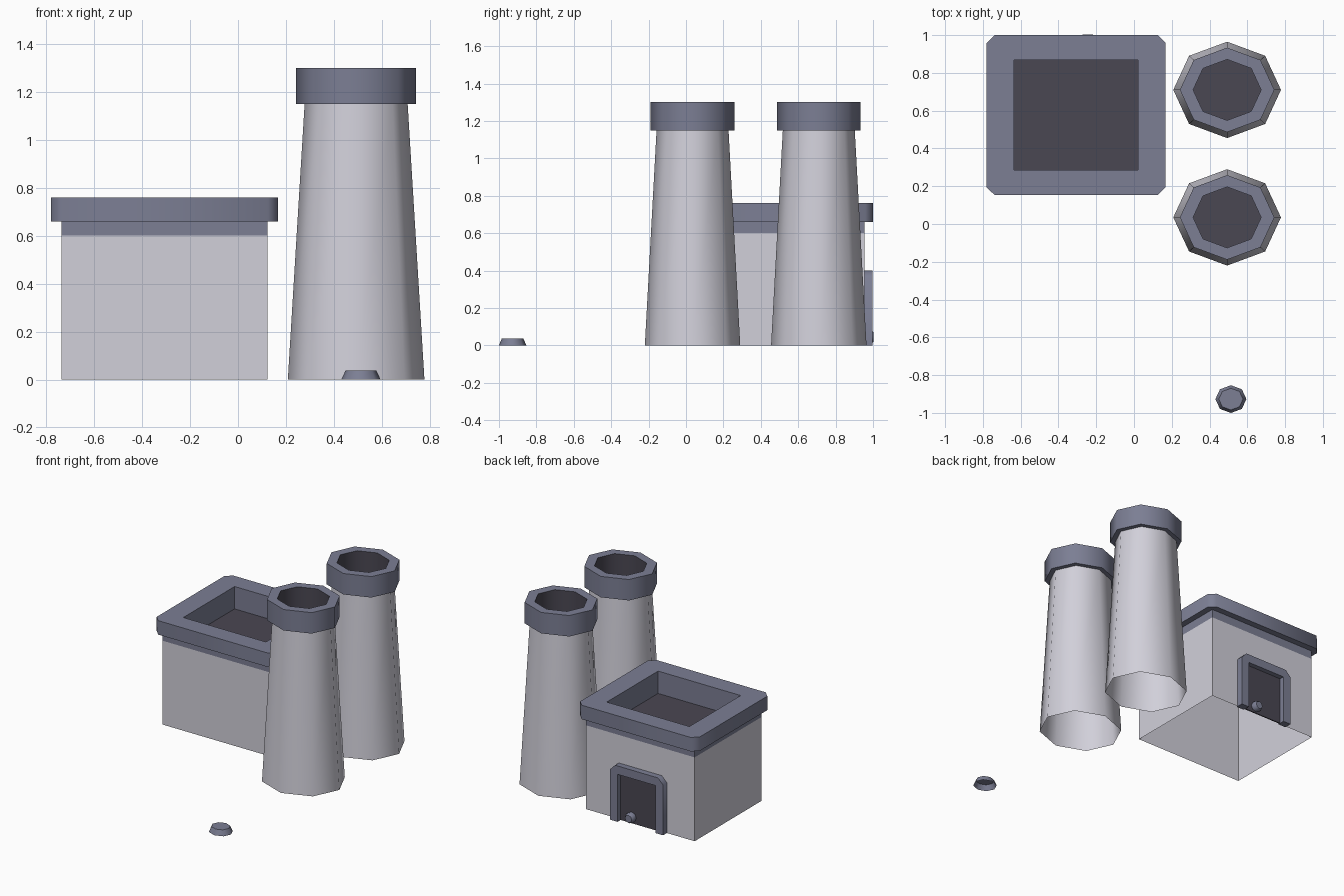
import bpy, bmesh
from math import cos, sin, radians, tau
from mathutils import Matrix

cube = bpy.data.objects.get("Cube")
if cube:
    bpy.data.objects.remove(cube)


def material(name, colour):
    m = bpy.data.materials.new(name)
    m.use_nodes = True
    m.diffuse_color = (*colour, 1)
    m.node_tree.nodes["Principled BSDF"].inputs["Base Color"].default_value = (*colour, 1)
    return m


MATS = [material("pale_concrete", (0.64, 0.63, 0.70)),
        material("slate_trim", (0.20, 0.21, 0.295)),
        material("dark_interior", (0.068, 0.063, 0.085))]
PALE, SLATE, DARK = range(3)


def finish(name, bm, matrix=None):
    """Turn a bmesh into an object with smooth sides and sharp rims."""
    bmesh.ops.remove_doubles(bm, verts=bm.verts, dist=0.0001)
    if matrix:
        bm.transform(matrix)
    mesh = bpy.data.meshes.new(name)
    bm.to_mesh(mesh)
    bm.free()
    for m in MATS:
        mesh.materials.append(m)
    obj = bpy.data.objects.new(name, mesh)
    bpy.context.collection.objects.link(obj)
    bpy.ops.object.select_all(action='DESELECT')
    obj.select_set(True)
    bpy.context.view_layer.objects.active = obj
    bpy.ops.object.shade_smooth_by_angle(angle=radians(50))
    return obj


def loft(name, rings, mats, matrix=None):
    """Join rings of points bottom to top, one material per band, then cap the last."""
    bm = bmesh.new()
    loops = [[bm.verts.new(p) for p in ring] for ring in rings]
    n = len(loops[0])
    for a, b, mat in zip(loops, loops[1:], mats):
        for i in range(n):
            j = (i + 1) % n
            bm.faces.new((a[i], a[j], b[j], b[i])).material_index = mat
    bm.faces.new(loops[-1]).material_index = mats[-1]
    return finish(name, bm, matrix)


def octagon(r, z, squash=0.895):
    return [(r * cos(tau * i / 8), r * squash * sin(tau * i / 8), z) for i in range(8)]


def cut_rect(hx, hy, z, c=0.0):
    """Rectangle with cut corners, counter-clockwise."""
    return [(hx, c - hy, z), (hx, hy - c, z), (hx - c, hy, z), (c - hx, hy, z),
            (-hx, hy - c, z), (-hx, c - hy, z), (c - hx, -hy, z), (hx - c, -hy, z)]


# Two tapered chimneys with collars and dark bores, open underneath
for name, y in (("front_chimney", 0.035), ("back_chimney", 0.71)):
    loft(name,
         [octagon(0.285, 0), octagon(0.215, 1.15), octagon(0.25, 1.15),
          octagon(0.25, 1.3), octagon(0.18, 1.3), octagon(0.18, 1.0)],
         [PALE, SLATE, SLATE, SLATE, DARK, DARK],
         Matrix.Translation((0.493, y, 0)))

# Building: walls, trim band, overhanging rim and sunken roof, open underneath
CX, CY = -0.307, 0.577
HX, HY = 0.43, 0.378
loft("building",
     [cut_rect(HX, HY, 0), cut_rect(HX, HY, 0.6), cut_rect(HX, HY, 0.66),
      cut_rect(0.474, 0.423, 0.66, 0.042), cut_rect(0.474, 0.423, 0.76, 0.042),
      cut_rect(0.327, 0.29, 0.76), cut_rect(0.327, 0.29, 0.6)],
     [PALE, SLATE, SLATE, SLATE, SLATE, SLATE, DARK],
     Matrix.Translation((CX, CY, 0)))


def plate(name, outline, y0, y1, mat):
    """Extrude an x-z outline along y."""
    bm = bmesh.new()
    face = bm.faces.new([bm.verts.new((CX + x, y0, z)) for x, z in outline])
    out = bmesh.ops.extrude_face_region(bm, geom=[face])["geom"]
    verts = [v for v in out if isinstance(v, bmesh.types.BMVert)]
    bmesh.ops.translate(bm, verts=verts, vec=(0, y1 - y0, 0))
    bmesh.ops.recalc_face_normals(bm, faces=bm.faces)
    for f in bm.faces:
        f.material_index = mat
    return finish(name, bm)


# Door frame on the back wall, outlined from one half
half = [(0.15, 0.34), (0.15, 0), (0.21, 0), (0.21, 0.36), (0.17, 0.4)]
plate("door_frame", half + [(-x, z) for x, z in reversed(half)], CY + HY - 0.01, 0.998, SLATE)

# Dark door panel
panel = [(0.15, 0), (0.15, 0.34), (-0.15, 0.34), (-0.15, 0)]
plate("door_panel", panel, CY + HY, CY + HY + 0.008, DARK)

# Door knob
loft("door_knob", [octagon(0.036, 0, 1), octagon(0.036, 0.025, 1), octagon(0.027, 0.04, 1)],
     [SLATE, SLATE, SLATE],
     Matrix.Translation((-0.245, 0.962, 0.045)) @ Matrix.Rotation(radians(-90), 4, 'X'))

# Small ground cap in front
loft("ground_cap", [octagon(0.082, 0), octagon(0.064, 0.038)], [SLATE, SLATE],
     Matrix.Translation((0.513, -0.927, 0)))
